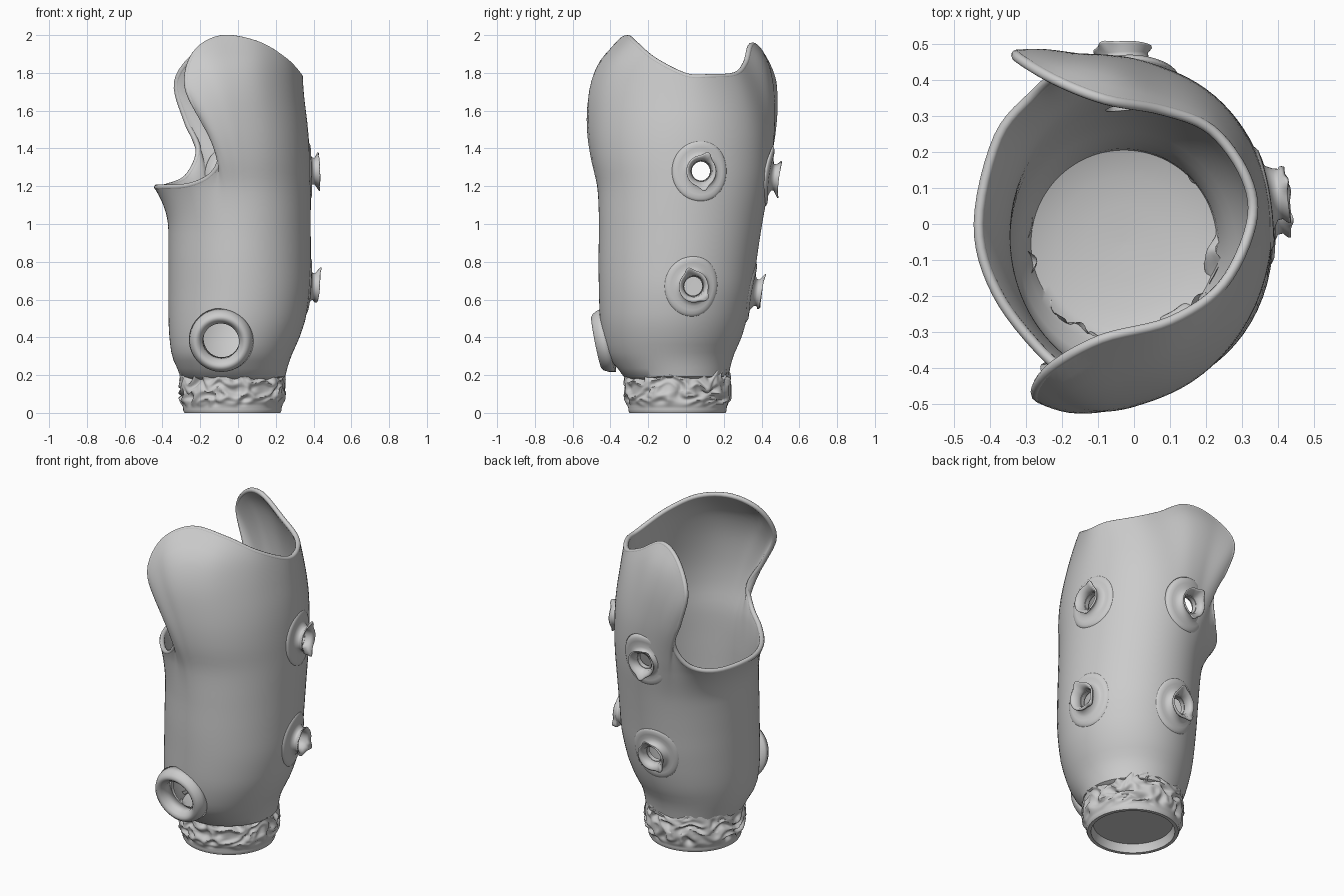
import bpy, bmesh, math
from mathutils import Vector, noise

if "Cube" in bpy.data.objects:
    bpy.data.objects.remove(bpy.data.objects["Cube"])

# Body cross-sections: z, xmin, xmax, ymin, ymax
RINGS = [(0.20, -.295, .24, -.32, .215), (0.30, -.335, .268, -.40, .237),
         (0.40, -.35, .312, -.43, .28), (0.50, -.355, .345, -.443, .31),
         (0.65, -.356, .368, -.448, .34), (0.80, -.356, .372, -.45, .36),
         (1.00, -.357, .372, -.448, .39), (1.20, -.375, .372, -.453, .425),
         (1.35, -.38, .368, -.478, .445), (1.50, -.38, .358, -.49, .457),
         (1.70, -.37, .335, -.485, .455), (1.85, -.355, .325, -.445, .43),
         (2.00, -.33, .32, -.345, .36)]
# Trim line: x, y, z and the body angle each column starts from
RIM = [(.325, 0, 1.785, 0), (.31, .13, 1.78, 25), (.215, .26, 1.79, 50),
       (.08, .315, 1.85, 73), (-.08, .345, 1.945, 90), (-.22, .40, 1.90, 100),
       (-.325, .465, 1.75, 107), (-.275, .46, 1.55, 112), (-.21, .425, 1.39, 118),
       (-.27, .365, 1.25, 133), (-.375, .24, 1.20, 152), (-.43, 0, 1.195, 180),
       (-.38, -.19, 1.195, 202), (-.25, -.36, 1.205, 224), (-.135, -.445, 1.265, 244),
       (-.095, -.475, 1.38, 255), (-.18, -.495, 1.54, 263), (-.27, -.475, 1.73, 268),
       (-.23, -.40, 1.90, 273), (-.09, -.32, 1.985, 280), (.10, -.27, 1.955, 297),
       (.245, -.17, 1.87, 327)]


def catmull(a, b, c, d, t):
    return tuple(.5 * (2*q + (r-p)*t + (2*p-5*q+4*r-s)*t*t + (3*q-p-3*r+s)*t**3)
                 for p, q, r, s in zip(a, b, c, d))


def section(z):
    n = len(RINGS)
    i = max(k for k in range(n - 1) if RINGS[k][0] <= z or k == 0)
    t = (z - RINGS[i][0]) / (RINGS[i+1][0] - RINGS[i][0])
    _, x0, x1, y0, y1 = catmull(RINGS[max(i-1, 0)], RINGS[i], RINGS[i+1],
                                RINGS[min(i+2, n-1)], t)
    return (x0+x1)/2, (y0+y1)/2, (x1-x0)/2, (y1-y0)/2


def surface(a, z, s=1.0):
    cx, cy, rx, ry = section(z)
    return Vector((cx + s*rx*math.cos(a), cy + s*ry*math.sin(a), z))


def surface_angle(p):
    cx, cy, rx, ry = section(p.z)
    return math.atan2((p.y-cy)/ry, (p.x-cx)/rx)


def grid_object(name, rows, loop_rows=False, caps=()):
    """Skin closed rings of points into a mesh object."""
    bm = bmesh.new()
    vr = [[bm.verts.new(p) for p in r] for r in rows]
    pairs = list(zip(vr, vr[1:])) + ([(vr[-1], vr[0])] if loop_rows else [])
    for lo, hi in pairs:
        n = len(lo)
        for i in range(n):
            bm.faces.new((lo[i], lo[(i+1) % n], hi[(i+1) % n], hi[i]))
    for c in caps:
        bm.faces.new(vr[c][::-1] if c == 0 else vr[c])
    if loop_rows:
        bmesh.ops.recalc_face_normals(bm, faces=bm.faces)
    for f in bm.faces:
        f.smooth = True
    me = bpy.data.meshes.new(name)
    bm.to_mesh(me)
    bm.free()
    ob = bpy.data.objects.new(name, me)
    bpy.context.collection.objects.link(ob)
    return ob


# Shell: columns bend from body angle to the trim line
SUB, UP = 6, 24
columns, rim_pts = [], []
N = len(RIM)
for i in range(N):
    ctrl = []
    for k in (-1, 0, 1, 2):
        x, y, z, a = RIM[(i+k) % N]
        ctrl.append((x, y, z, a + 360*((i+k)//N)))
    for j in range(SUB):
        x, y, z, a = catmull(*ctrl, j/SUB)
        a = math.radians(a)
        rim = Vector((x, y, z))
        ar = surface_angle(rim)
        ar += 2*math.pi*round((a-ar)/(2*math.pi))
        gap = rim - surface(ar, z)
        col = [surface(a, .2, s) - Vector((0, 0, d)) for s, d in
               ((.03, .04), (.4, .036), (.7, .026), (.9, .012))]
        col += [surface(a, .2 + .75*k/18) for k in range(18)]
        for k in range(UP + 1):
            v = k/UP
            col.append(surface(a + (ar-a)*v**3, .95 + (z-.95)*v) + gap*v**2.5)
        columns.append(col)
        rim_pts.append(rim)
shell = grid_object("socket_shell", list(zip(*columns)), caps=(0,))
sol = shell.modifiers.new("wall", 'SOLIDIFY')
sol.thickness, sol.offset = .026, 0

# Rolled bead along the trim line
cu = bpy.data.curves.new("rim_bead", 'CURVE')
cu.dimensions, cu.bevel_depth, cu.bevel_resolution = '3D', .0145, 3
sp = cu.splines.new('POLY')
sp.points.add(len(rim_pts) - 1)
for p, q in zip(sp.points, rim_pts):
    p.co = (*q, 1)
sp.use_cyclic_u = True
bpy.context.collection.objects.link(bpy.data.objects.new("rim_bead", cu))


def port(name, loc, normal, profile, horn=0.0, phase=0.0, hole=.05, skirt=9.0):
    """Lathed fitting plus a hole through the shell; rings wider than skirt hug the wall."""
    n = Vector(normal).normalized()
    side = Vector((0, 0, 1)).cross(n).normalized()
    up = n.cross(side)
    loc = Vector(loc)
    top = max(h for r, h in profile)
    rows = []
    for r, h in profile:
        ring = []
        for k in range(64):
            f = 2*math.pi*k/64
            b = max(0, math.cos(f-phase))**30 + max(0, -math.cos(f-phase-.5))**30
            b *= horn if h > top*.8 else 0
            rr = r + b
            p = loc + side*rr*math.cos(f) + up*rr*math.sin(f)
            if r > skirt:
                p = surface(surface_angle(p), p.z) + n*.013
            ring.append(p + n*(h + .4*b))
        rows.append(ring)
    grid_object(name, rows, loop_rows=True)
    cut = grid_object("cutter", [[loc + n*d + side*hole*math.cos(k*math.pi/20)
                      + up*hole*math.sin(k*math.pi/20) for k in range(40)]
                      for d in (-.13, .12)], caps=(0, 1))
    cut.hide_render = True
    m = shell.modifiers.new("hole", 'BOOLEAN')
    m.operation, m.object, m.solver = 'DIFFERENCE', cut, 'EXACT'
    cutters.append(cut)


cutters = []
# Four small spouts with a low raised disc around each
SPOUT = [(.165, -.008), (.157, .002), (.145, .007), (.125, .007), (.105, .004), (.09, .008),
         (.072, .02), (.07, .034), (.084, .046), (.084, .052), (.074, .052), (.056, .03),
         (.05, -.025)]
for nm, loc, nrm, ph in (
        ("side_spout_upper", (.372, .08, 1.28), (1, .1, 0), 1.2),
        ("side_spout_lower", (.372, .04, .67), (1, .1, -.03), 1.9),
        ("back_spout_upper", (-.03, .437, 1.25), (-.05, 1, -.1), 1.0),
        ("back_spout_lower", (-.03, .347, .64), (-.05, 1, -.12), 1.8)):
    port(nm, loc, nrm, SPOUT, horn=.022, phase=ph, skirt=.08)

# Large valve ring at the front, with two lugs on its flange
VALVE = [(.172, -.03), (.165, .005), (.152, .03), (.138, .04), (.125, .04),
         (.112, .03), (.102, .015), (.096, .005), (.095, -.04)]
port("front_valve", (-.09, -.435, .38), (-.06, -1, -.2), VALVE, hole=.096)

# Bake wall and holes, drop cutters
bpy.context.view_layer.update()
dg = bpy.context.evaluated_depsgraph_get()
baked = bpy.data.meshes.new_from_object(shell.evaluated_get(dg))
shell.modifiers.clear()
shell.data = baked
for c in cutters:
    bpy.data.objects.remove(c)
bpy.context.view_layer.objects.active = shell
shell.select_set(True)
bpy.ops.object.shade_smooth_by_angle(angle=math.radians(40))

# Wrinkled base collar with a recessed underside
prof = [(.005, .05), (.15, .05), (.222, .05), (.23, .03), (.234, 0), (.254, 0), (.26, .012)]
prof += [(.26 + .008*math.sin(math.pi*k/30), .02 + .205*k/30) for k in range(31)]
prof += [(.259, .24)]
rows = []
for r, z in prof:
    ring = []
    for k in range(180):
        a = 2*math.pi*k/180
        d = Vector((math.cos(a), math.sin(a), 0))
        w = max(0, min(1, (z-.03)/.04)) * (r > .255)
        q = Vector((d.x*3.2, d.y*3.2, z*17))
        q += noise.noise_vector(q*.6) * .8
        bump = 1 - 2.2*math.sqrt(noise.noise(q)**2 + .01)
        lift = .05*w*noise.noise(d*3) if z > .12 else 0
        ring.append(Vector((-.03, -.045, z + lift)) + d*(r + w*(.03*bump - .004)))
    rows.append(ring)
grid_object("base_collar", rows, caps=(0,))
bpy.ops.object.select_all(action='DESELECT')
collar = bpy.data.objects["base_collar"]
bpy.context.view_layer.objects.active = collar
collar.select_set(True)
bpy.ops.object.shade_smooth_by_angle(angle=math.radians(60))
